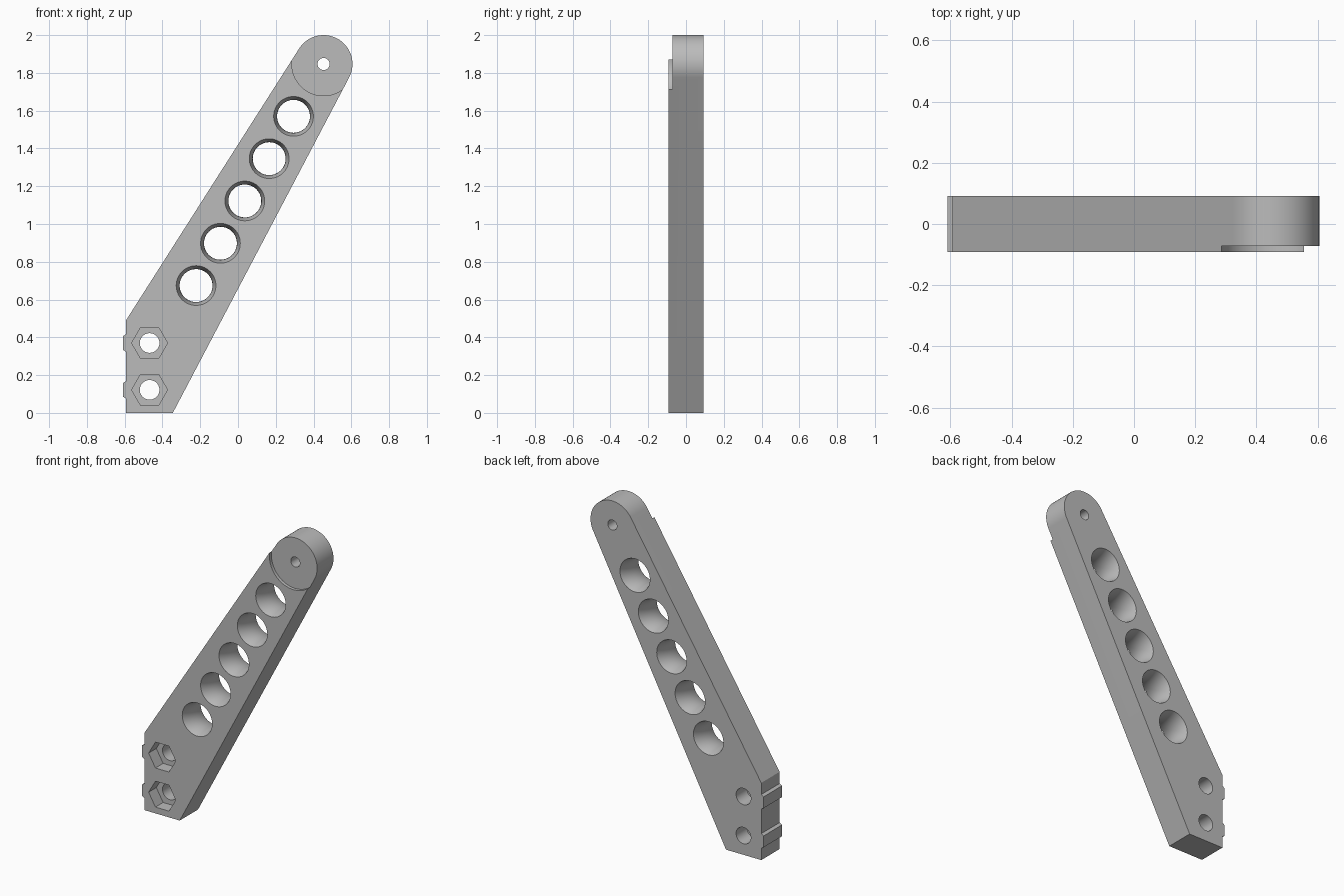
import bpy, bmesh, math
from mathutils import Vector

cube = bpy.data.objects.get("Cube")
if cube:
    bpy.data.objects.remove(cube)

HALF = 0.092                          # half of the arm thickness
PIVOT, PIVOT_R = Vector((0.453, 1.847)), 0.153
LEFT, BOLT_X, BOLT_Z = -0.593, -0.468, (0.122, 0.37)

grey = bpy.data.materials.new("plain grey")
grey.use_nodes = True
colour = (0.5, 0.5, 0.5, 1)
grey.diffuse_color = colour
grey.node_tree.nodes["Principled BSDF"].inputs["Base Color"].default_value = colour


def make_object(name, bm):
    bmesh.ops.recalc_face_normals(bm, faces=bm.faces)
    mesh = bpy.data.meshes.new(name)
    bm.to_mesh(mesh)
    bm.free()
    mesh.materials.append(grey)
    obj = bpy.data.objects.new(name, mesh)
    bpy.context.collection.objects.link(obj)
    return obj


def prism(name, outline, y0=-HALF, y1=HALF):
    """Extrude an x-z outline along y."""
    bm = bmesh.new()
    face = bm.faces.new([bm.verts.new((x, y0, z)) for x, z in outline])
    side = bmesh.ops.extrude_face_region(bm, geom=[face])["geom"]
    verts = [v for v in side if isinstance(v, bmesh.types.BMVert)]
    bmesh.ops.translate(bm, verts=verts, vec=(0, y1 - y0, 0))
    return make_object(name, bm)


def circle(x, z, r, n=64):
    turns = [math.tau * i / n for i in range(n)]
    return [(x + r * math.cos(a), z + r * math.sin(a)) for a in turns]


def waisted_plug(name, x, z, n=64, rows=12):
    """Round plug that narrows smoothly towards the middle."""
    bm = bmesh.new()
    rings = []
    for k in range(rows + 1):
        t = 1.1 * (2 * k / rows - 1)
        ring = circle(x, z, 0.087 + 0.018 * t * t, n)
        rings.append([bm.verts.new((px, t * HALF, pz)) for px, pz in ring])
    for a, b in zip(rings, rings[1:]):
        for i in range(n):
            j = (i + 1) % n
            bm.faces.new((a[i], a[j], b[j], b[i]))
    bm.faces.new(rings[0])
    bm.faces.new(rings[-1])
    return make_object(name, bm)


def tangent_angle(point, side):
    """Angle on the pivot end where a line from the point touches it."""
    d = Vector(point) - PIVOT
    return math.atan2(d.y, d.x) + side * math.acos(PIVOT_R / d.length)


# Arm: slanted bar with a vertical foot and a rounded pivot end
foot_right, foot_left = (-0.345, 0), (LEFT, 0.49)
start = tangent_angle(foot_right, 1)
end = tangent_angle(foot_left, -1)
sweep = (end - start) % math.tau
outline = [(LEFT, 0), foot_right]
for i in range(49):
    a = start + sweep * i / 48
    outline.append((PIVOT.x + PIVOT_R * math.cos(a), PIVOT.y + PIVOT_R * math.sin(a)))
outline.append(foot_left)
arm = prism("arm", outline)

# Cutters: pivot recess and hole, lightening holes, bolt holes, nut pockets
cutters = [
    prism("pivot_recess_cutter", circle(*PIVOT, 0.168, 96), -0.2, -0.072),
    prism("pivot_hole_cutter", circle(*PIVOT, 0.032, 32), -0.2, 0.2),
]
for i in range(5):
    cutters.append(waisted_plug("lightening_hole_cutter",
                                -0.222 + 0.129 * i, 0.674 + 0.224 * i))
for z in BOLT_Z:
    cutters.append(prism("bolt_hole_cutter", circle(BOLT_X, z, 0.052, 40), -0.2, 0.2))
    cutters.append(prism("nut_pocket_cutter", circle(BOLT_X, z, 0.095, 6), -0.2, -0.015))

bpy.context.view_layer.objects.active = arm
for cutter in cutters:
    cutter.hide_render = True
    mod = arm.modifiers.new("cut", "BOOLEAN")
    mod.operation, mod.solver, mod.object = "DIFFERENCE", "EXACT", cutter
    bpy.ops.object.modifier_apply(modifier=mod.name)
for cutter in cutters:
    bpy.data.objects.remove(cutter)

# Locating ribs: small chamfered bars across the foot edge
for name, z in zip(("lower_rib", "upper_rib"), BOLT_Z):
    prism(name, [(LEFT, z - 0.046), (LEFT, z + 0.046),
                 (-0.61, z + 0.036), (-0.61, z - 0.036)])

# Smooth the round walls and keep the edges sharp
bpy.ops.object.select_all(action="DESELECT")
arm.select_set(True)
bpy.ops.object.shade_smooth_by_angle(angle=math.radians(30))
